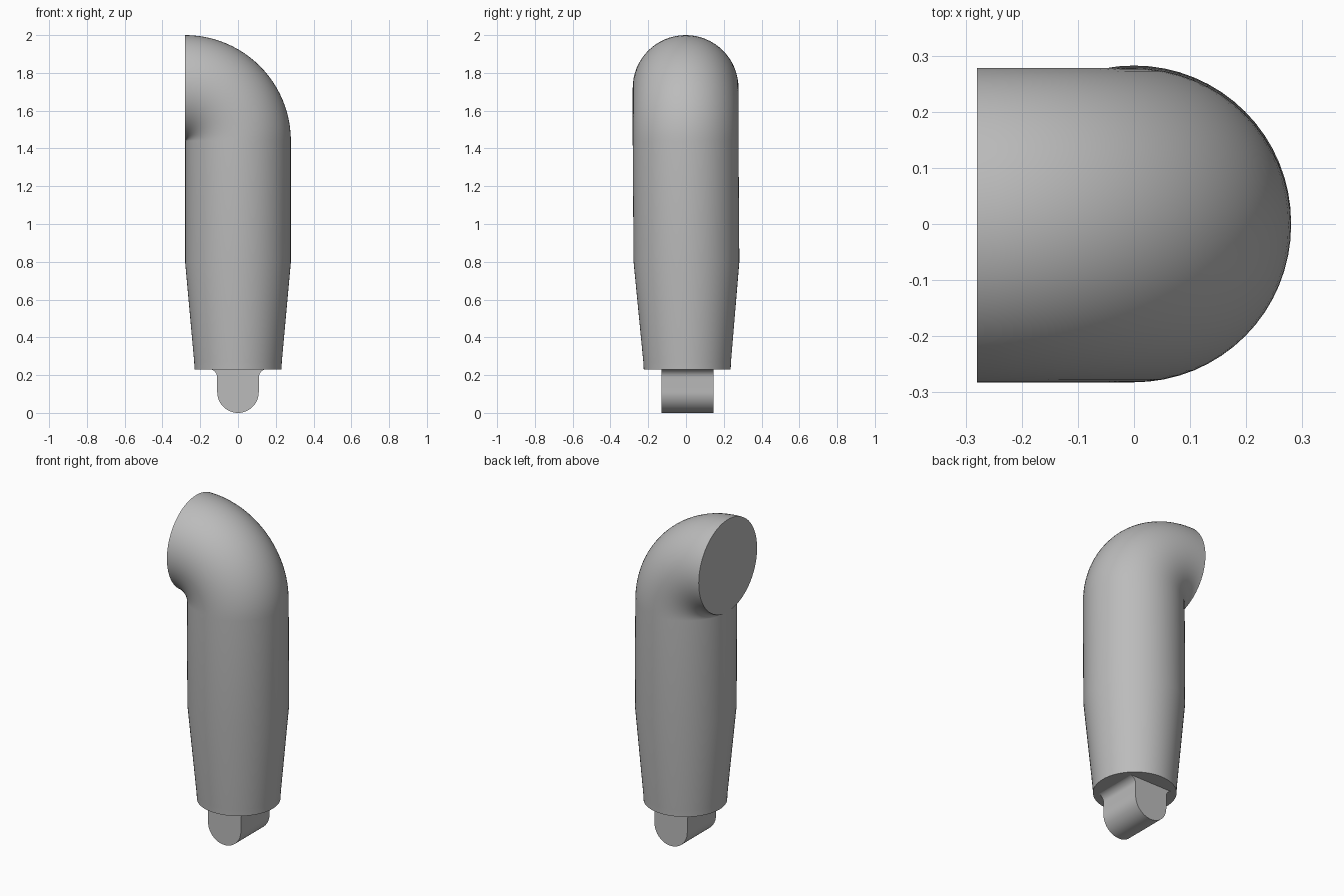
import bpy, bmesh
from math import sin, cos, pi, radians

cube = bpy.data.objects.get("Cube")
if cube:
    bpy.data.objects.remove(cube, do_unlink=True)

grey = bpy.data.materials.new("plain grey")
grey.use_nodes = True
colour = (0.5, 0.5, 0.5, 1)
grey.diffuse_color = colour
grey.node_tree.nodes["Principled BSDF"].inputs["Base Color"].default_value = colour

SIDES = 64
RADIUS = 0.28
BEND_Z = 1.44


def finish(name, bm):
    bmesh.ops.remove_doubles(bm, verts=bm.verts, dist=1e-5)
    bmesh.ops.recalc_face_normals(bm, faces=bm.faces)
    mesh = bpy.data.meshes.new(name)
    bm.to_mesh(mesh)
    bm.free()
    mesh.materials.append(grey)
    obj = bpy.data.objects.new(name, mesh)
    bpy.context.collection.objects.link(obj)
    bpy.ops.object.select_all(action='DESELECT')
    obj.select_set(True)
    bpy.context.view_layer.objects.active = obj
    bpy.ops.object.shade_smooth_by_angle(angle=radians(30))
    return obj


def lean(z):
    # the shaft leans very slightly towards the front as it rises
    return 0.008 - 0.007 * min(z, BEND_Z)


# Tapered shaft with a tight quarter bend: each ring is (x, z, bend angle, radius)
rings = [(0, 0.23, 0, 0.23), (0, 0.27, 0, 0.232), (0, 0.8, 0, RADIUS)]
STEPS = 24
for i in range(STEPS + 1):
    a = pi / 2 * i / STEPS
    rings.append((RADIUS * (cos(a) - 1), BEND_Z + RADIUS * sin(a), a, RADIUS))

bm = bmesh.new()
loops = []
for x, z, a, r in rings:
    loop = []
    for k in range(SIDES):
        t = 2 * pi * k / SIDES
        u, v = r * cos(t), r * sin(t)
        loop.append(bm.verts.new((x + u * cos(a), lean(z) + v, z + u * sin(a))))
    loops.append(loop)
for low, high in zip(loops, loops[1:]):
    for k in range(SIDES):
        n = (k + 1) % SIDES
        bm.faces.new((low[k], low[n], high[n], high[k]))
bm.faces.new(loops[0][::-1])
bm.faces.new(loops[-1])
finish("bent_shaft", bm)

# Rounded hinge tab with flared fillets where it meets the shaft
HALF, FILLET, TOP = 0.11, 0.045, 0.232
right = [(HALF * sin(a), HALF * (1 - cos(a)))
         for a in (pi / 2 * i / 16 for i in range(17))]
right += [(HALF + FILLET * (1 - cos(a)), TOP - FILLET + FILLET * sin(a))
          for a in (pi / 2 * i / 8 for i in range(9))]
left = [(-x, z) for x, z in reversed(right[1:])]
bm = bmesh.new()
face = bm.faces.new([bm.verts.new((x, -0.13, z)) for x, z in right + left])
side = bmesh.ops.extrude_face_region(bm, geom=[face], use_keep_orig=True)
moved = [g for g in side["geom"] if isinstance(g, bmesh.types.BMVert)]
bmesh.ops.translate(bm, verts=moved, vec=(0, 0.275, 0))
finish("hinge_tab", bm)
